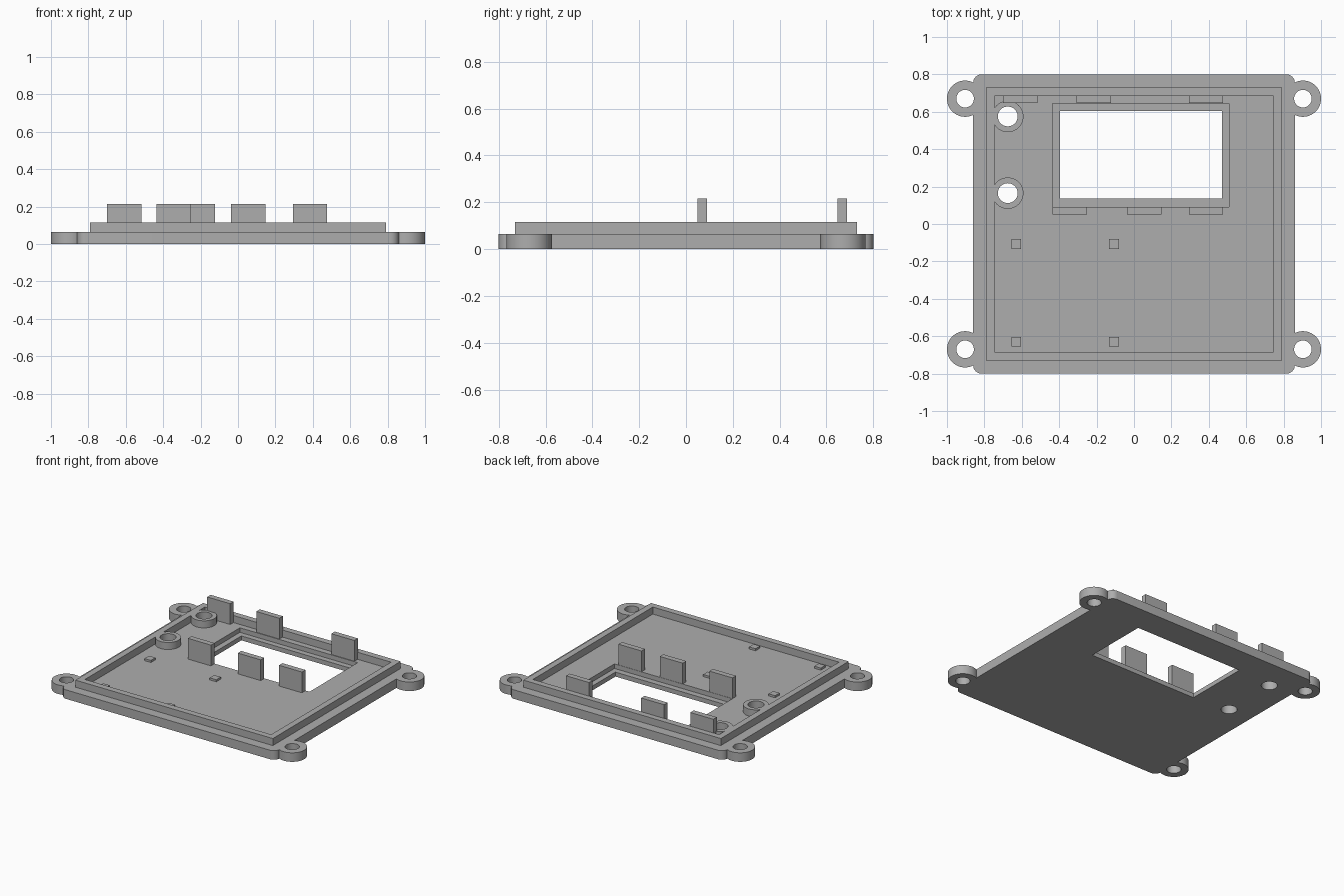
import bpy, bmesh, math

old = bpy.data.objects.get("Cube")
if old:
    bpy.data.objects.remove(old, do_unlink=True)

GREY = (0.42, 0.42, 0.42, 1)
mat = bpy.data.materials.new("plain grey")
mat.use_nodes = True
mat.diffuse_color = GREY
mat.node_tree.nodes["Principled BSDF"].inputs["Base Color"].default_value = GREY

PLATE, LIP, TAB, RECESS, POST = 0.065, 0.116, 0.215, 0.032, 0.08


def finish(name, bm):
    mesh = bpy.data.meshes.new(name)
    bm.to_mesh(mesh)
    bm.free()
    mesh.materials.append(mat)
    ob = bpy.data.objects.new(name, mesh)
    bpy.context.collection.objects.link(ob)
    return ob


def box(name, x0, x1, y0, y1, z0, z1, corner=0):
    """Axis-aligned block with optional rounded upright edges."""
    bm = bmesh.new()
    bmesh.ops.create_cube(bm, size=1)
    for v in bm.verts:
        v.co.x = x0 if v.co.x < 0 else x1
        v.co.y = y0 if v.co.y < 0 else y1
        v.co.z = z0 if v.co.z < 0 else z1
    if corner:
        upright = [e for e in bm.edges
                   if abs(e.verts[0].co.z - e.verts[1].co.z) > (z1 - z0) / 2]
        bmesh.ops.bevel(bm, geom=upright, offset=corner, segments=8,
                        profile=0.5, affect='EDGES')
    return finish(name, bm)


def rod(name, x, y, r, z0, z1):
    bm = bmesh.new()
    bmesh.ops.create_cone(bm, cap_ends=True, segments=48, radius1=r,
                          radius2=r, depth=z1 - z0)
    bmesh.ops.translate(bm, verts=bm.verts, vec=(x, y, (z0 + z1) / 2))
    return finish(name, bm)


def combine(target, tool, operation):
    """Apply a boolean and discard the tool."""
    tool.hide_render = True
    bpy.ops.object.select_all(action='DESELECT')
    bpy.context.view_layer.objects.active = target
    target.select_set(True)
    mod = target.modifiers.new(operation, 'BOOLEAN')
    mod.operation, mod.solver, mod.object = operation, 'EXACT', tool
    bpy.ops.object.modifier_apply(modifier=mod.name)
    bpy.data.objects.remove(tool, do_unlink=True)


# Base plate with rounded corners and four mounting ears
cover = box("cover_plate", -0.86, 0.86, -0.8, 0.8, 0, PLATE, 0.045)
ears = [(sx * 0.903, sy * 0.67) for sx in (-1, 1) for sy in (-1, 1)]
for x, y in ears:
    combine(cover, rod("ear", x, y, 0.097, 0, PLATE), 'UNION')

# Raised lip around a shallow tray
combine(cover, box("lip", -0.79, 0.79, -0.73, 0.73, 0.02, LIP), 'UNION')
combine(cover, box("tray", -0.745, 0.745, -0.685, 0.685, PLATE, 0.3), 'DIFFERENCE')

# Button bosses that merge into the lip
bosses = [(-0.675, 0.575), (-0.675, 0.165)]
for x, y in bosses:
    combine(cover, rod("boss", x, y, 0.084, 0.02, LIP), 'UNION')

# Screw holes and button holes
for points, radius in ((ears, 0.047), (bosses, 0.053)):
    for x, y in points:
        combine(cover, rod("hole", x, y, radius, -0.1, 0.3), 'DIFFERENCE')

# Display window with its stepped seat
combine(cover, box("seat", -0.435, 0.508, 0.092, 0.643, RECESS, 0.3), 'DIFFERENCE')
combine(cover, box("window", -0.395, 0.47, 0.135, 0.603, -0.1, 0.3), 'DIFFERENCE')

bpy.ops.object.select_all(action='DESELECT')
cover.select_set(True)
bpy.context.view_layer.objects.active = cover
bpy.ops.object.shade_smooth_by_angle(angle=math.radians(30))

# Upright display retaining tabs, behind and in front of the window
for side, y0, starts in (("back", 0.648, (-0.70, -0.307, 0.293)),
                         ("front", 0.05, (-0.435, -0.037, 0.293))):
    for i, x in enumerate(starts):
        box(f"{side}_tab_{i + 1}", x, x + 0.184, y0, y0 + 0.04, PLATE, TAB)

# Small square locating posts
for x in (-0.63, -0.107):
    for y in (-0.63, -0.107):
        box("locating_post", x - 0.026, x + 0.026, y - 0.026, y + 0.026, PLATE, POST)
